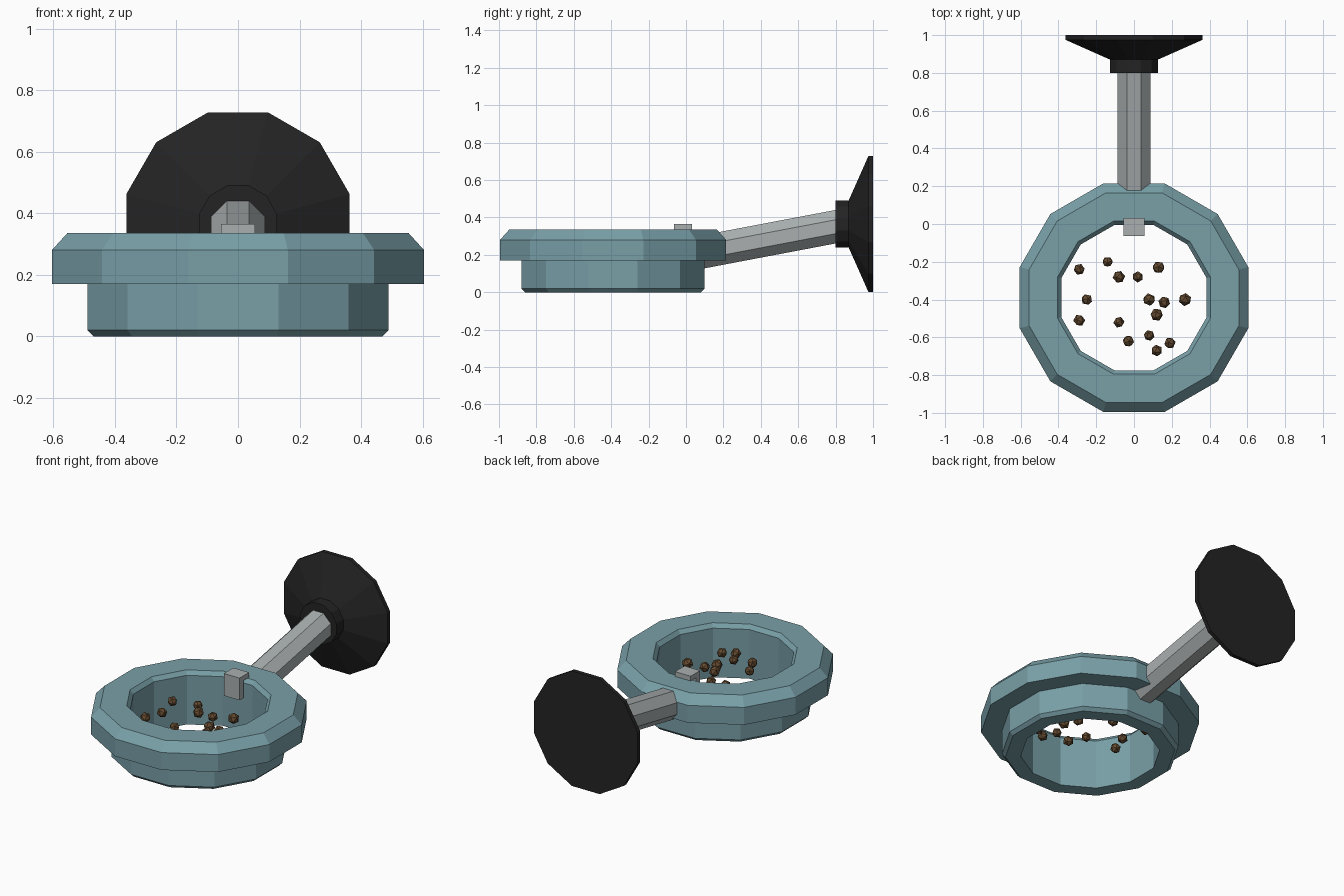
import bpy, math, random
from mathutils import Matrix, Vector

old = bpy.data.objects.get("Cube")
if old:
    bpy.data.objects.remove(old, do_unlink=True)


def material(name, rgb):
    m = bpy.data.materials.new(name)
    m.use_nodes = True
    m.diffuse_color = (*rgb, 1)
    m.node_tree.nodes["Principled BSDF"].inputs["Base Color"].default_value = (*rgb, 1)
    return m


TEAL = material("dusty teal", (0.19, 0.35, 0.39))
GREY = material("light grey", (0.40, 0.43, 0.43))
BLACK = material("black rubber", (0.017, 0.017, 0.017))
BROWN = material("kibble brown", (0.13, 0.07, 0.03))


def make(name, verts, faces, mat):
    mesh = bpy.data.meshes.new(name)
    mesh.from_pydata(verts, [], faces)
    mesh.materials.append(mat)
    ob = bpy.data.objects.new(name, mesh)
    bpy.context.collection.objects.link(ob)
    return ob


def lathe(name, profile, sides, matrix, mat, closed=False):
    """Spin (apothem, height) pairs round local z, with flats facing the axes."""
    verts, faces, n = [], [], len(profile)
    for i in range(sides):
        a = 2 * math.pi * (i + 0.5) / sides
        for r, h in profile:
            r /= math.cos(math.pi / sides)
            verts.append(matrix @ Vector((r * math.cos(a), r * math.sin(a), h)))
    for i in range(sides):
        p, q = i * n, (i + 1) % sides * n
        for j in range(n if closed else n - 1):
            k = (j + 1) % n
            faces.append((p + j, q + j, q + k, p + k))
    if not closed:
        faces.append([i * n for i in reversed(range(sides))])
        faces.append([i * n + n - 1 for i in range(sides)])
    return make(name, verts, faces, mat)


def box(name, low, high, mat):
    bpy.ops.mesh.primitive_cube_add(size=1)
    ob = bpy.context.object
    ob.name = name
    ob.data.materials.append(mat)
    low, high = Vector(low), Vector(high)
    ob.matrix_world = Matrix.Translation((low + high) / 2) @ Matrix.Diagonal((*(high - low), 1))
    return ob


# Open bowl ring with overhanging bevelled rim
bowl_profile = [(0.385, 0), (0.47, 0), (0.49, 0.02), (0.49, 0.17), (0.605, 0.17),
                (0.605, 0.28), (0.555, 0.335), (0.405, 0.335), (0.385, 0.31)]
lathe("bowl", bowl_profile, 12, Matrix.Translation((0, -0.39, 0)), TEAL, closed=True)

# Sloping octagonal arm
start, end = Vector((0, 0.07, 0.212)), Vector((0, 0.85, 0.36))
along = end - start
tilt = Matrix.Rotation(math.atan2(along.z, along.y) - math.pi / 2, 4, "X")
lathe("arm", [(0.088, 0), (0.088, along.length)], 8, Matrix.Translation(start) @ tilt, GREY)

# Wall suction cup with collar
cup_profile = [(0.126, 0.80), (0.126, 0.87), (0.363, 0.975), (0.363, 1.0)]
lathe("suction_cup", cup_profile, 12,
      Matrix.Translation((0, 0, 0.365)) @ Matrix.Rotation(-math.pi / 2, 4, "X"), BLACK)

# Clip hooked over the rim
box("clip_top", (-0.055, -0.063, 0.335), (0.055, 0.032, 0.365), GREY)
box("clip_plate", (-0.055, -0.063, 0.225), (0.055, -0.023, 0.335), GREY)

# Food pieces
random.seed(4)
spots = [(-.29, -.24), (-.14, -.20), (-.08, -.28), (.02, -.28), (.13, -.23), (-.25, -.40),
         (.08, -.40), (.16, -.415), (.27, -.40), (.12, -.48), (-.29, -.51), (-.08, -.52),
         (.08, -.59), (-.03, -.62), (.19, -.63), (.12, -.67)]
for i, (x, y) in enumerate(spots):
    bpy.ops.mesh.primitive_ico_sphere_add(
        subdivisions=1, radius=random.uniform(0.029, 0.035), location=(x, y, 0.195),
        rotation=[random.uniform(0, 3) for _ in range(3)])
    ob = bpy.context.object
    ob.name = f"kibble_{i + 1}"
    ob.data.materials.append(BROWN)
